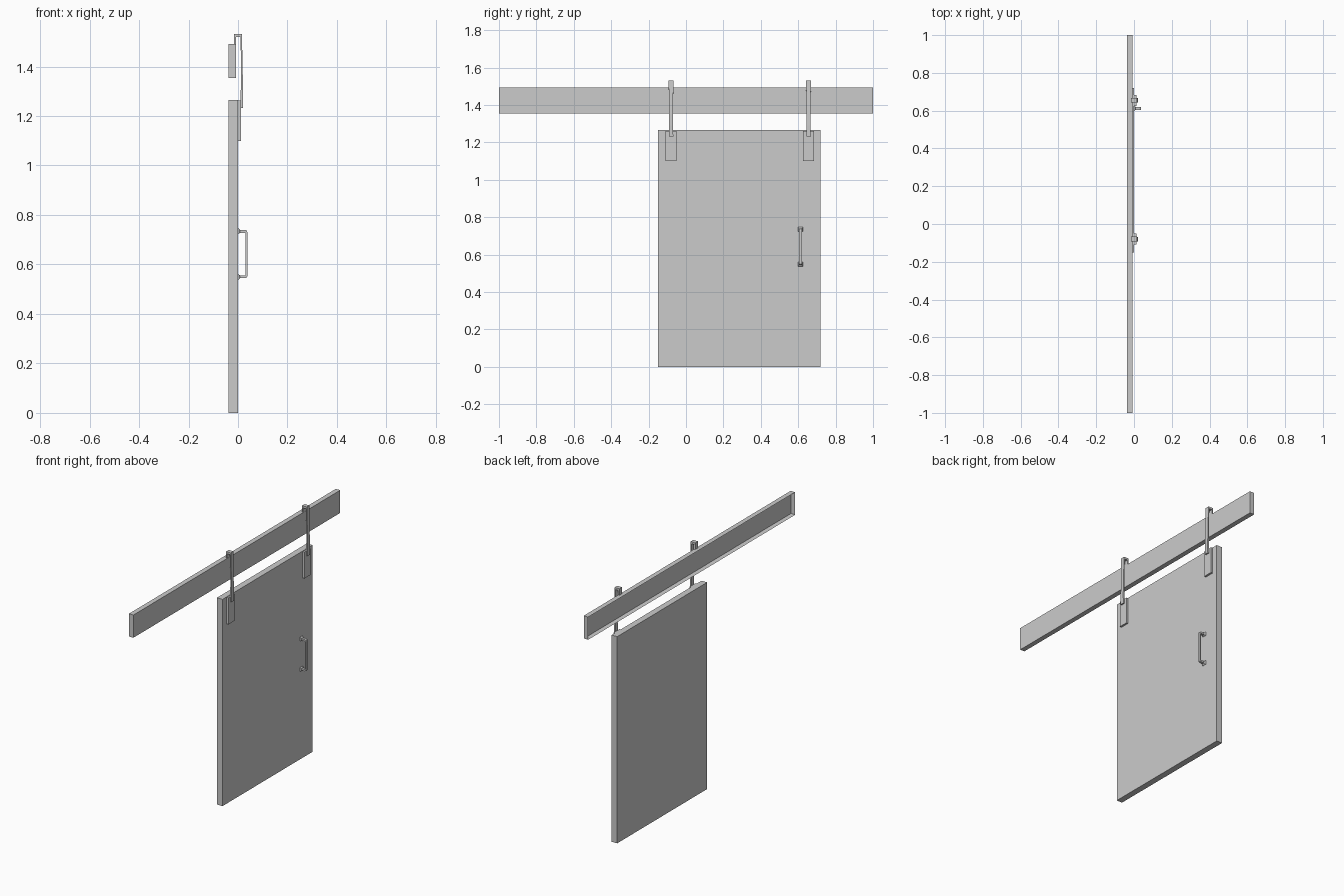
import bpy, bmesh

if "Cube" in bpy.data.objects:
    bpy.data.objects.remove(bpy.data.objects["Cube"])

def finish(name, bm):
    bmesh.ops.recalc_face_normals(bm, faces=bm.faces)
    mesh = bpy.data.meshes.new(name)
    bm.to_mesh(mesh)
    bm.free()
    ob = bpy.data.objects.new(name, mesh)
    bpy.context.collection.objects.link(ob)
    return ob

def cube(lo, hi):
    bm = bmesh.new()
    bmesh.ops.create_cube(bm, size=1)
    for v in bm.verts:
        v.co = [(a + b) / 2 + c * (b - a) for a, b, c in zip(lo, hi, v.co)]
    return bm

def box(name, lo, hi):
    return finish(name, cube(lo, hi))

# Flat bar bent in the xz plane: outer and inner edge points, half width at each
def strip(name, outer, inner, half, y):
    bm = bmesh.new()
    rings = []
    for (ox, oz), (ix, iz), h in zip(outer, inner, half):
        rings.append([bm.verts.new(p) for p in
                      ((ox, y - h, oz), (ox, y + h, oz), (ix, y + h, iz), (ix, y - h, iz))])
    for a, b in zip(rings, rings[1:]):
        for i in range(4):
            j = (i + 1) % 4
            bm.faces.new((a[i], a[j], b[j], b[i]))
    bm.faces.new(rings[0])
    bm.faces.new(rings[-1])
    return finish(name, bm)

# Door panel
box("door_panel", (-0.038, -0.15, 0), (0, 0.72, 1.265))

# Rail, hollowed on its back side
bm = cube((-0.038, -1, 1.353), (-0.008, 1, 1.492))
bm.normal_update()
back = [f for f in bm.faces if f.normal.x < -0.9]
bmesh.ops.inset_region(bm, faces=back, thickness=0.008)
for v in back[0].verts:
    v.co.x = -0.016
finish("rail", bm)

# Hangers: mounting plate and strap hooked over the rail
outer = [(.021, 1.232), (.021, 1.29), (.018, 1.42), (.016, 1.532), (-.016, 1.532), (-.016, 1.48)]
inner = [(.011, 1.232), (.011, 1.29), (.012, 1.42), (.010, 1.52), (-.009, 1.52), (-.009, 1.48)]
for side, y in (("left", -0.08), ("right", 0.655)):
    box("hanger_plate_" + side, (0, y - 0.029, 1.10), (0.012, y + 0.029, 1.262))
    strip("hanger_strap_" + side, outer, inner, [.012, .011, .011, .013, .013, .013], y)

# Handle: rounded bracket flaring at the two feet, mirrored about its middle
mid, hy = 0.642, 0.612
half_out = [(0, .105), (.004, .103), (.008, .097), (.030, .097), (.036, .094), (.038, .088)]
half_in = [(0, .081), (.004, .083), (.008, .086), (.027, .086), (.029, .085), (.030, .083)]
half_w = [.013, .012, .008, .008, .008, .008]
def mirrored(pts):
    return [(x, mid + z) for x, z in pts] + [(x, mid - z) for x, z in reversed(pts)]
strip("handle", mirrored(half_out), mirrored(half_in), half_w + half_w[::-1], hy)
